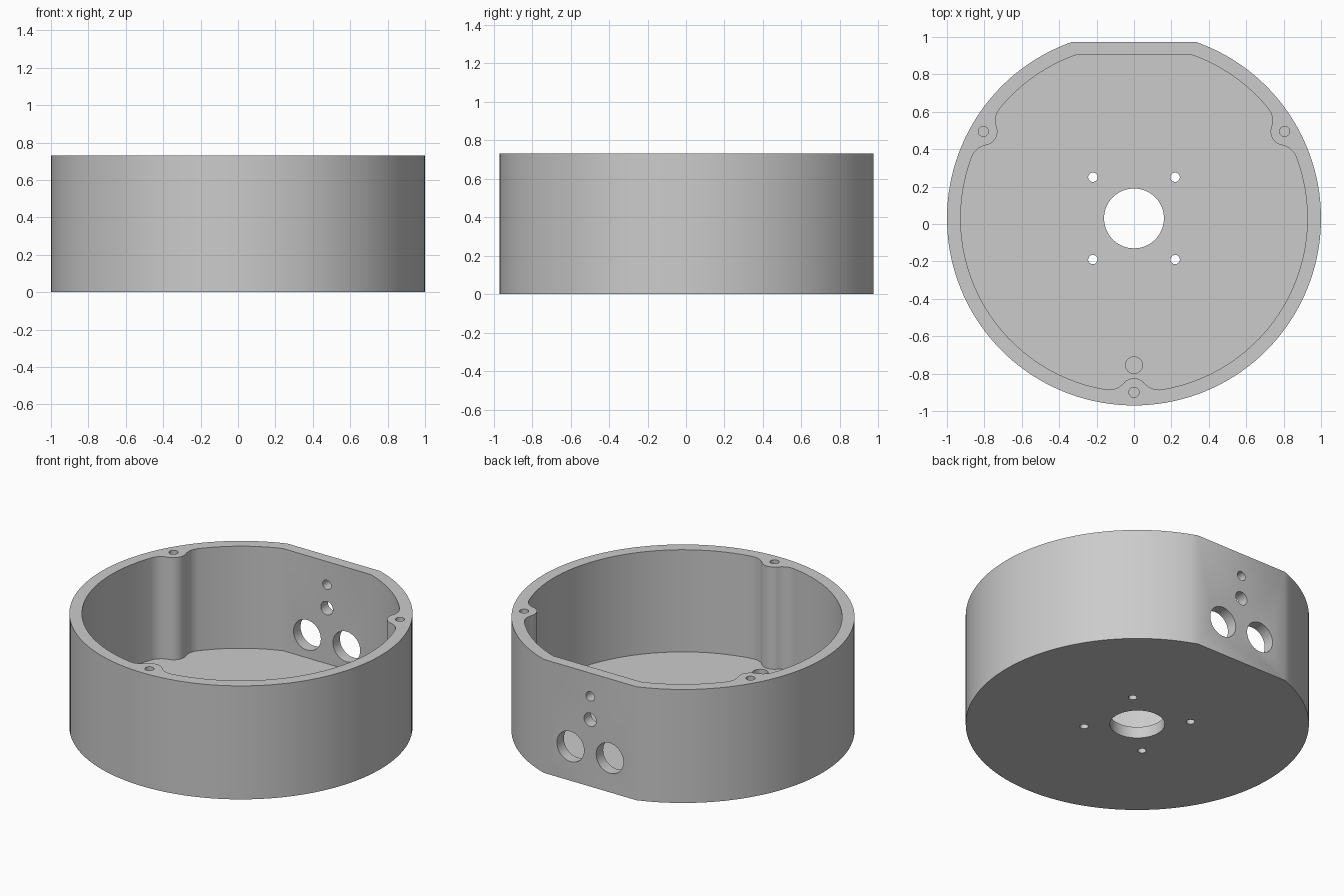
import bpy, bmesh
from math import sin, cos, acos, asin, pi, radians, degrees
from mathutils import Vector, Matrix

CENTER_Y = 0.03      # centre of the round body
HEIGHT = 0.73
FLOOR = 0.073
OUTER_R, INNER_R = 1.0, 0.927
FLAT_OUT, FLAT_IN = 0.944, 0.873   # flat back, measured from the round centre
BOSS_DIST, BOSS_R, FILLET_R = 0.93, 0.075, 0.1

cube = bpy.data.objects.get("Cube")
if cube:
    bpy.data.objects.remove(cube, do_unlink=True)

grey = bpy.data.materials.new("plain grey")
grey.use_nodes = True
colour = (0.6, 0.6, 0.6, 1)
grey.diffuse_color = colour
grey.node_tree.nodes["Principled BSDF"].inputs["Base Color"].default_value = colour


def polar(r, a):
    return Vector((r * cos(a), r * sin(a)))


def arc(centre, r, start, end, steps):
    return [centre + polar(r, start + (end - start) * i / steps) for i in range(steps + 1)]


def prism(name, outline, z0, z1):
    """Extrude a closed outline given around the round centre."""
    bm = bmesh.new()
    face = bm.faces.new([bm.verts.new((p.x, p.y + CENTER_Y, z0)) for p in outline])
    top = bmesh.ops.extrude_face_region(bm, geom=[face])["geom"]
    bmesh.ops.translate(bm, vec=(0, 0, z1 - z0),
                        verts=[v for v in top if isinstance(v, bmesh.types.BMVert)])
    bmesh.ops.recalc_face_normals(bm, faces=bm.faces)
    mesh = bpy.data.meshes.new(name)
    bm.to_mesh(mesh)
    bm.free()
    mesh.materials.append(grey)
    obj = bpy.data.objects.new(name, mesh)
    bpy.context.collection.objects.link(obj)
    return obj


def cut(body, cutter):
    """Subtract a cutter and remove it."""
    bpy.context.view_layer.objects.active = body
    mod = body.modifiers.new("cut", "BOOLEAN")
    mod.operation = "DIFFERENCE"
    mod.solver = "EXACT"
    mod.object = cutter
    bpy.ops.object.modifier_apply(modifier=mod.name)
    bpy.data.objects.remove(cutter, do_unlink=True)


def drill(body, x, y, r, z0, z1, steps=32):
    """Vertical hole at a position around the round centre."""
    cut(body, prism("hole_cutter", arc(Vector((x, y)), r, 0, 2 * pi, steps)[:-1], z0, z1))


def drill_back(body, x, z, r):
    """Hole through the flat back wall."""
    cutter = prism("hole_cutter", arc(Vector((0, -CENTER_Y)), r, 0, 2 * pi, 40)[:-1], -0.1, 0.1)
    cutter.data.transform(Matrix.Translation((x, 0.94, z)) @ Matrix.Rotation(pi / 2, 4, "X"))
    cut(body, cutter)


def boss_bump(a):
    """Cavity outline around one screw boss: fillet, round nose, fillet."""
    d, reach = INNER_R - FILLET_R, BOSS_R + FILLET_R
    half = acos((d * d + BOSS_DIST ** 2 - reach ** 2) / (2 * d * BOSS_DIST))
    turn = asin(d * sin(half) / reach)      # fillet direction seen from the boss
    boss = polar(BOSS_DIST, a)
    inward = a + pi
    first = arc(polar(d, a - half), FILLET_R, a - half, a + turn, 14)
    nose = arc(boss, BOSS_R, inward + turn, inward - turn, 18)
    last = arc(polar(d, a + half), FILLET_R, a - turn, a + half, 14)
    return half, first + nose[1:-1] + last


# Round body with a flat back
start = asin(FLAT_OUT / OUTER_R)
origin = Vector((0, 0))
body = prism("housing", arc(origin, OUTER_R, pi - start, 2 * pi + start, 128), 0, HEIGHT)

# Cavity with three screw bosses
boss_angles = [radians(150), radians(270), radians(390)]
inner_start = asin(FLAT_IN / INNER_R)
outline, angle = [], pi - inner_start
for a in boss_angles:
    half, bump = boss_bump(a)
    outline += arc(origin, INNER_R, angle, a - half, 30)[:-1] + bump
    angle = a + half
outline += arc(origin, INNER_R, angle, 2 * pi + inner_start, 30)[1:]
cut(body, prism("cavity_cutter", outline, FLOOR, HEIGHT + 0.1))

# Screw holes in the bosses
for a in boss_angles:
    p = polar(BOSS_DIST, a)
    drill(body, p.x, p.y, 0.027, HEIGHT - 0.35, HEIGHT + 0.1)

# Centre bore, four mounting holes and a blind pocket in the floor
drill(body, 0, 0, 0.16, -0.1, FLOOR + 0.1, 64)
for sx in (-1, 1):
    for sy in (-1, 1):
        drill(body, sx * 0.22, sy * 0.22, 0.025, -0.1, FLOOR + 0.1)
drill(body, 0, -0.785, 0.045, 0.02, FLOOR + 0.1)

# Cable and button holes in the flat back
for x, z, r in ((0, 0.58, 0.03), (0, 0.43, 0.043), (-0.14, 0.22, 0.097), (0.14, 0.22, 0.097)):
    drill_back(body, x, z, r)

bpy.ops.object.select_all(action="DESELECT")
body.select_set(True)
bpy.context.view_layer.objects.active = body
bpy.ops.object.shade_smooth_by_angle(angle=radians(30))
